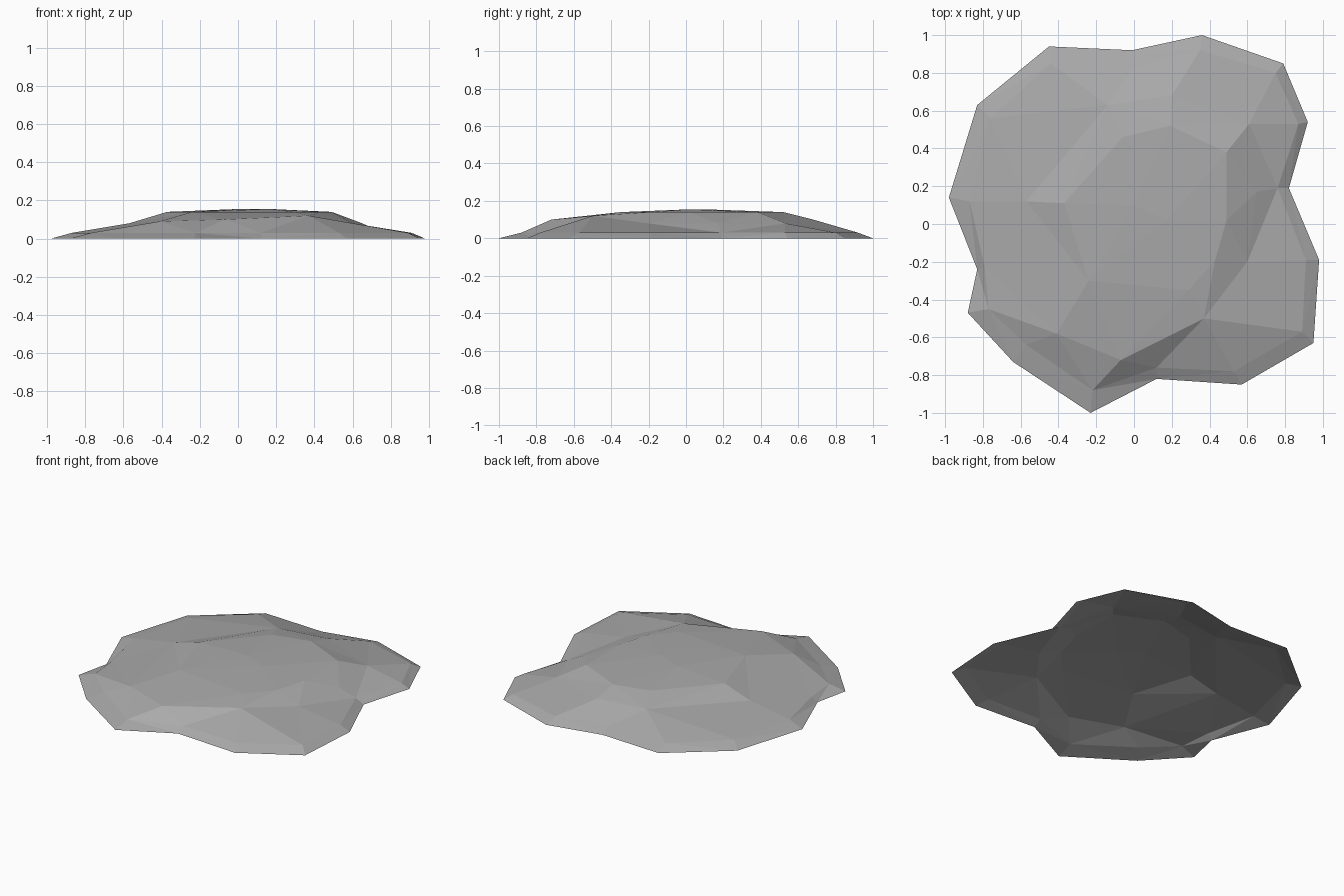
import bpy
import bmesh
from mathutils import Vector
from mathutils.geometry import delaunay_2d_cdt

# Remove the default object
default_cube = bpy.data.objects.get("Cube")
if default_cube:
    bpy.data.objects.remove(default_cube, do_unlink=True)

# Contours of the flat rock in hundredths of a unit, from the ground upwards
ground_rim = [(-45, 94), (-1, 92), (36, 100), (79, 85), (92, 54), (82, 19),
              (98, -19), (95, -63), (57, -85), (12, -82), (-23, -100),
              (-64, -73), (-88, -47), (-83, -24), (-98, 14), (-83, 63)]
lower_bevel = [(-44, 85), (0, 83), (35, 92), (75, 80), (87, 53), (76, 19),
               (91, -19), (89, -57), (53, -78), (12, -76), (-22, -88),
               (-57, -64), (-77, -45), (-79, -23), (-87, 12), (-76, 56)]
shoulder = [(-14, 63, 10), (20, 68, 10), (61, 53, 8), (65, 17, 8),
            (60, -20, 8), (37, -50, 12), (-7, -72, 10), (-41, -58, 9),
            (-57, 12, 8)]
crown = [(-37, 11), (-6, 46), (19, 52), (49, 38), (49, 2), (43, -19),
         (29, -35), (-24, -30)]
peak = [(17, 2), (0, 10)]


def raise_contour(contour, height):
    """Turn flat contour points into positions at one height."""
    return [Vector((x, y, height)) / 100 for x, y in contour]


def build_shell(name, contours, peaks, material):
    """Skin nested closed contours and loose peak points with flat facets."""
    points, edges = [], []
    for contour in contours:
        start, count = len(points), len(contour)
        points.extend(contour)
        edges.extend((start + i, start + (i + 1) % count) for i in range(count))
    points.extend(peaks)
    flat = [point.to_2d() for point in points]
    result = delaunay_2d_cdt(flat, edges, [], 1, 1e-5)
    flat_verts, faces, sources = result[0], result[2], result[3]

    bm = bmesh.new()
    verts = [bm.verts.new((v.x, v.y, points[source[0]].z))
             for v, source in zip(flat_verts, sources)]
    for face in faces:
        bm.faces.new([verts[i] for i in face])
    for face in bm.faces:
        face.normal_update()
        if face.normal.z < 0:
            face.normal_flip()
        face.smooth = False

    mesh = bpy.data.meshes.new(name)
    bm.to_mesh(mesh)
    bm.free()
    mesh.materials.append(material)
    shell = bpy.data.objects.new(name, mesh)
    bpy.context.collection.objects.link(shell)
    return shell


# Plain grey stone
stone = bpy.data.materials.new("grey_stone")
stone.use_nodes = True
stone_colour = (0.4, 0.4, 0.4, 1)
stone.diffuse_color = stone_colour
stone.node_tree.nodes["Principled BSDF"].inputs["Base Color"].default_value = stone_colour

# Open-bottomed faceted rock
rock_contours = [
    raise_contour(ground_rim, 0),
    raise_contour(lower_bevel, 3),
    [Vector(point) / 100 for point in shoulder],
    raise_contour(crown, 14),
]
build_shell("flat_rock", rock_contours, raise_contour(peak, 15.5), stone)
